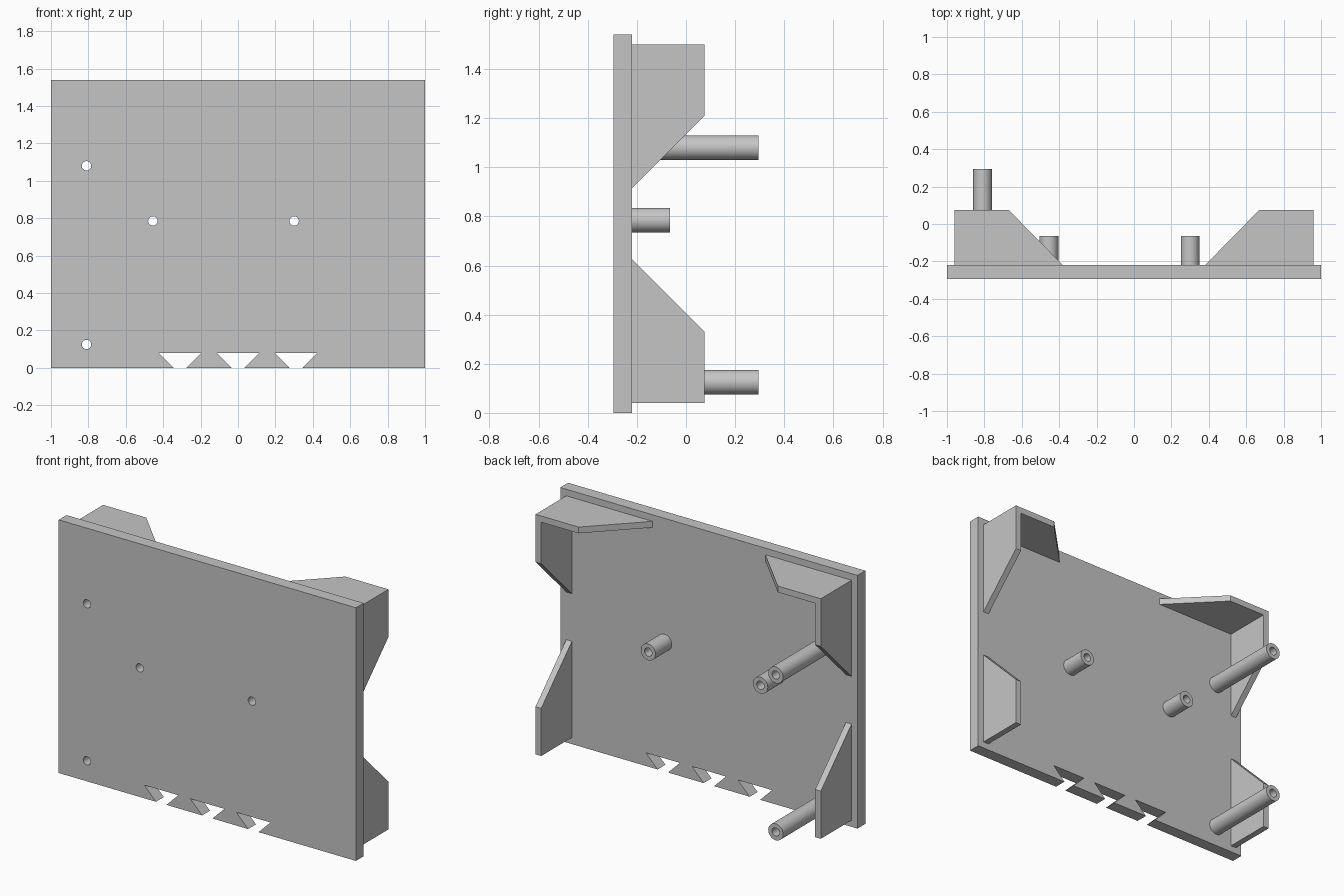
import bpy, bmesh, math
from mathutils import Vector

cube = bpy.data.objects.get("Cube")
if cube:
    bpy.data.objects.remove(cube, do_unlink=True)

FRONT, BACK = -0.295, -0.22      # plate faces
HEIGHT = 1.54
OUT, REACH, WALL = 0.96, 0.075, 0.038   # gusset outer side, depth, thickness
POST_R, BORE_R, SIDES = 0.05, 0.025, 32

grey = bpy.data.materials.new("plain grey")
grey.use_nodes = True
colour = (0.56, 0.56, 0.56, 1)
grey.diffuse_color = colour
grey.node_tree.nodes["Principled BSDF"].inputs["Base Color"].default_value = colour


def finish(name, bm):
    bmesh.ops.recalc_face_normals(bm, faces=bm.faces)
    mesh = bpy.data.meshes.new(name)
    bm.to_mesh(mesh)
    bm.free()
    mesh.materials.append(grey)
    obj = bpy.data.objects.new(name, mesh)
    bpy.context.collection.objects.link(obj)
    return obj


def prism(name, points, depth):
    """Extrude a flat outline along a vector."""
    bm = bmesh.new()
    face = bm.faces.new([bm.verts.new(p) for p in points])
    ext = bmesh.ops.extrude_face_region(bm, geom=[face])["geom"]
    verts = [v for v in ext if isinstance(v, bmesh.types.BMVert)]
    bmesh.ops.translate(bm, verts=verts, vec=Vector(depth))
    return finish(name, bm)


def select_only(obj):
    bpy.ops.object.select_all(action='DESELECT')
    obj.select_set(True)
    bpy.context.view_layer.objects.active = obj


def combine(target, tool, operation):
    """Apply a boolean and remove the tool."""
    tool.hide_render = True
    mod = target.modifiers.new("boolean", 'BOOLEAN')
    mod.operation, mod.object, mod.solver = operation, tool, 'EXACT'
    select_only(target)
    bpy.ops.object.modifier_apply(modifier=mod.name)
    bpy.data.objects.remove(tool, do_unlink=True)


def ring(bm, x, y, z, r):
    steps = [2 * math.pi * i / SIDES for i in range(SIDES)]
    return [bm.verts.new((x + r * math.cos(a), y, z + r * math.sin(a))) for a in steps]


def tube(name, x, z, end):
    """Hollow post running back from the plate."""
    bm = bmesh.new()
    loops = [ring(bm, x, y, z, r) for y, r in
             ((BACK, POST_R), (end, POST_R), (end, BORE_R), (BACK, BORE_R))]
    for k in range(4):
        a, b = loops[k], loops[(k + 1) % 4]
        for i in range(SIDES):
            j = (i + 1) % SIDES
            bm.faces.new((a[i], a[j], b[j], b[i]))
    return finish(name, bm)


def smooth(obj):
    select_only(obj)
    bpy.ops.object.shade_smooth_by_angle(angle=math.radians(30))


# Plate with dovetail notches along the bottom edge
outline = [(-1, 0)]
for c in (-0.31, 0, 0.31):
    outline += [(c - 0.035, 0), (c - 0.115, 0.08), (c + 0.115, 0.08), (c + 0.035, 0)]
outline += [(1, 0), (1, HEIGHT), (-1, HEIGHT)]
plate = prism("plate", [(x, FRONT, z) for x, z in outline], (0, BACK - FRONT, 0))

# Hollow posts, with bores through the plate
posts = {
    "upper_long_post": (-0.81, 1.08, 0.295),
    "lower_long_post": (-0.81, 0.125, 0.295),
    "right_short_post": (-0.455, 0.785, -0.065),
    "left_short_post": (0.3, 0.785, -0.065),
}
for name, (x, z, end) in posts.items():
    bm = bmesh.new()
    front, back = (ring(bm, x, y, z, BORE_R) for y in (FRONT - 0.1, BACK + 0.1))
    bm.faces.new(front)
    bm.faces.new(back)
    for i in range(SIDES):
        j = (i + 1) % SIDES
        bm.faces.new((front[i], front[j], back[j], back[i]))
    combine(plate, finish("bore_cutter", bm), 'DIFFERENCE')
    smooth(tube(name, x, z, end))
smooth(plate)


# Corner gussets on both sides
def gusset(name, side, edge, mid, tip):
    pts = [(BACK, edge), (REACH, edge), (REACH, mid), (BACK, tip)]
    return prism(name, [(side * OUT, y, z) for y, z in pts], (-side * WALL, 0, 0))


for label, side in (("left", 1), ("right", -1)):
    gusset(label + "_lower_gusset", side, 0.04, 0.33, 0.625)
    upper = gusset(label + "_upper_bracket", side, 1.5, 1.21, 0.915)
    pts = [(OUT, BACK), (OUT, REACH), (0.67, REACH), (0.38, BACK)]
    shelf = prism("shelf", [(side * x, y, 1.5) for x, y in pts], (0, 0, -WALL))
    combine(upper, shelf, 'UNION')
